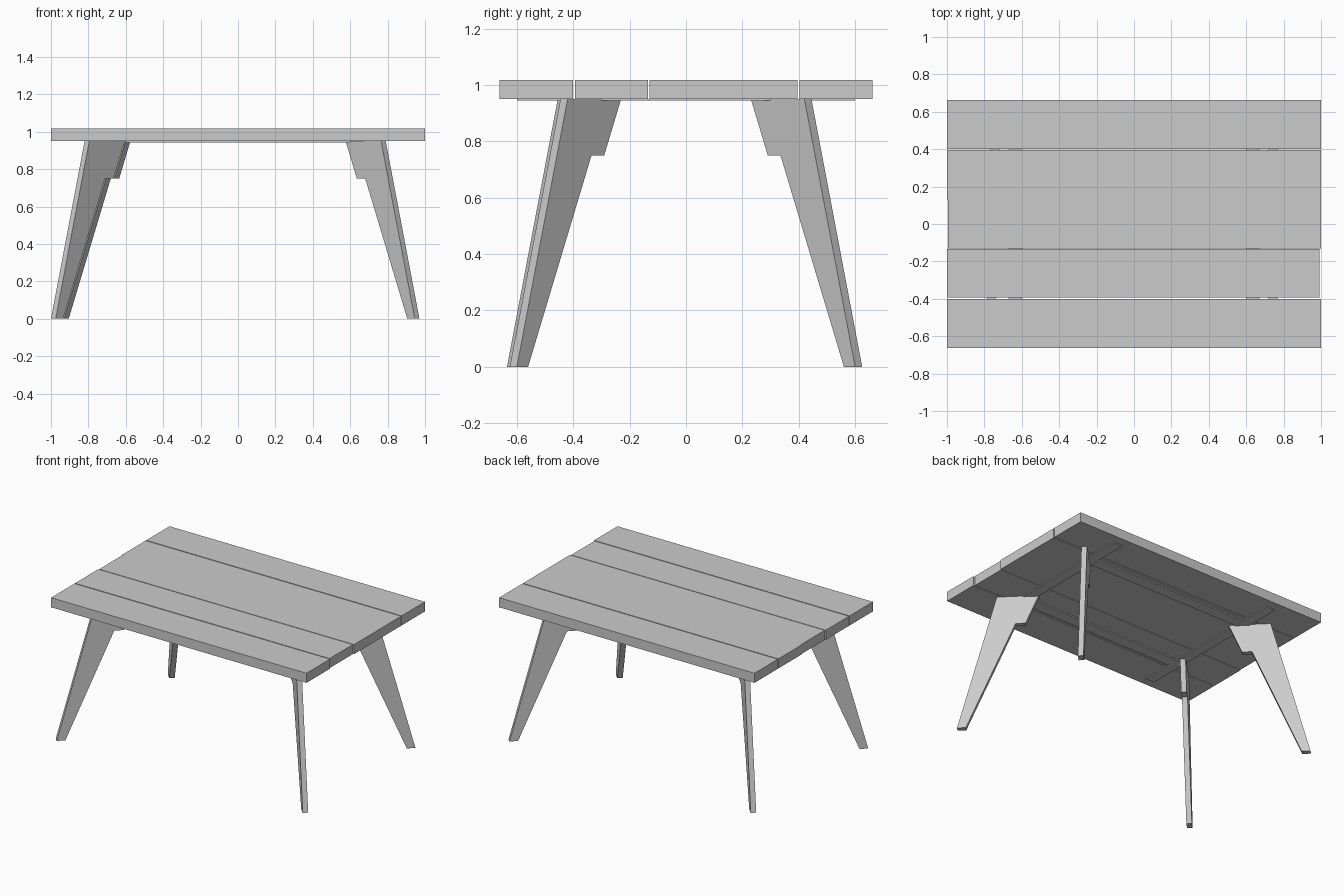
import bpy
import bmesh
from mathutils import Vector

cube = bpy.data.objects.get("Cube")
if cube:
    bpy.data.objects.remove(cube, do_unlink=True)

# Single grey finish
grey = bpy.data.materials.new("plain grey")
grey.use_nodes = True
colour = (0.6, 0.6, 0.6, 1)
grey.diffuse_color = colour
grey.node_tree.nodes["Principled BSDF"].inputs["Base Color"].default_value = colour


def finish(name, bm):
    bmesh.ops.recalc_face_normals(bm, faces=bm.faces)
    mesh = bpy.data.meshes.new(name)
    bm.to_mesh(mesh)
    bm.free()
    mesh.materials.append(grey)
    obj = bpy.data.objects.new(name, mesh)
    bpy.context.collection.objects.link(obj)
    return obj


def box(name, x, y, z):
    bm = bmesh.new()
    bmesh.ops.create_cube(bm, size=1)
    for v in bm.verts:
        v.co = [(a + b) / 2 + c * (b - a) for (a, b), c in zip((x, y, z), v.co)]
    return finish(name, bm)


# Table top planks, with slightly uneven ends
TOP, UNDER = 1.018, 0.95
planks = [(-0.662, -0.401, -1, 1), (-0.394, -0.135, -1, 0.993),
          (-0.13, 0.132, -0.995, 1), (0.132, 0.395, -1, 1),
          (0.402, 0.662, -1, 1)]
for i, (y0, y1, x0, x1) in enumerate(planks):
    box(f"plank_{i + 1}", (x0, x1), (y0, y1), (UNDER, TOP))

# Thin battens across the planks and rails between them
for side, sign in (("left", 1), ("right", -1)):
    box(f"{side}_batten", sorted((sign * 0.6, sign * 0.67)), (-0.6, 0.6), (0.944, UNDER))
for side, sign in (("back", 1), ("front", -1)):
    box(f"{side}_rail", (-0.6, 0.6), sorted((sign * 0.29, sign * 0.37)), (0.942, UNDER))

# Stepped leg profile: distance outward along x, and height
profile = [(0.5875, UNDER), (0.6475, 0.75), (0.6925, 0.75),
           (0.9175, 0), (0.9575, 0), (0.7775, UNDER)]
HALF = 0.0125


def leg(name, sx, sy, shift=(0, 0)):
    bm = bmesh.new()
    verts = [bm.verts.new((sx * (s + HALF) + shift[0],
                           sy * (s - 0.345 - HALF) + shift[1], z))
             for s, z in profile]
    face = bm.faces.new(verts)
    new = bmesh.ops.extrude_face_region(bm, geom=[face])["geom"]
    bmesh.ops.translate(bm, vec=Vector((-sx, sy, 0)) * HALF * 2,
                        verts=[g for g in new if isinstance(g, bmesh.types.BMVert)])
    return finish(name, bm)


# Diagonal splayed legs, one set slightly further out
leg("back_left_leg", 1, 1)
leg("front_left_leg", 1, -1)
leg("back_right_leg", -1, 1)
leg("front_right_leg", -1, -1, (-0.03, -0.01))
